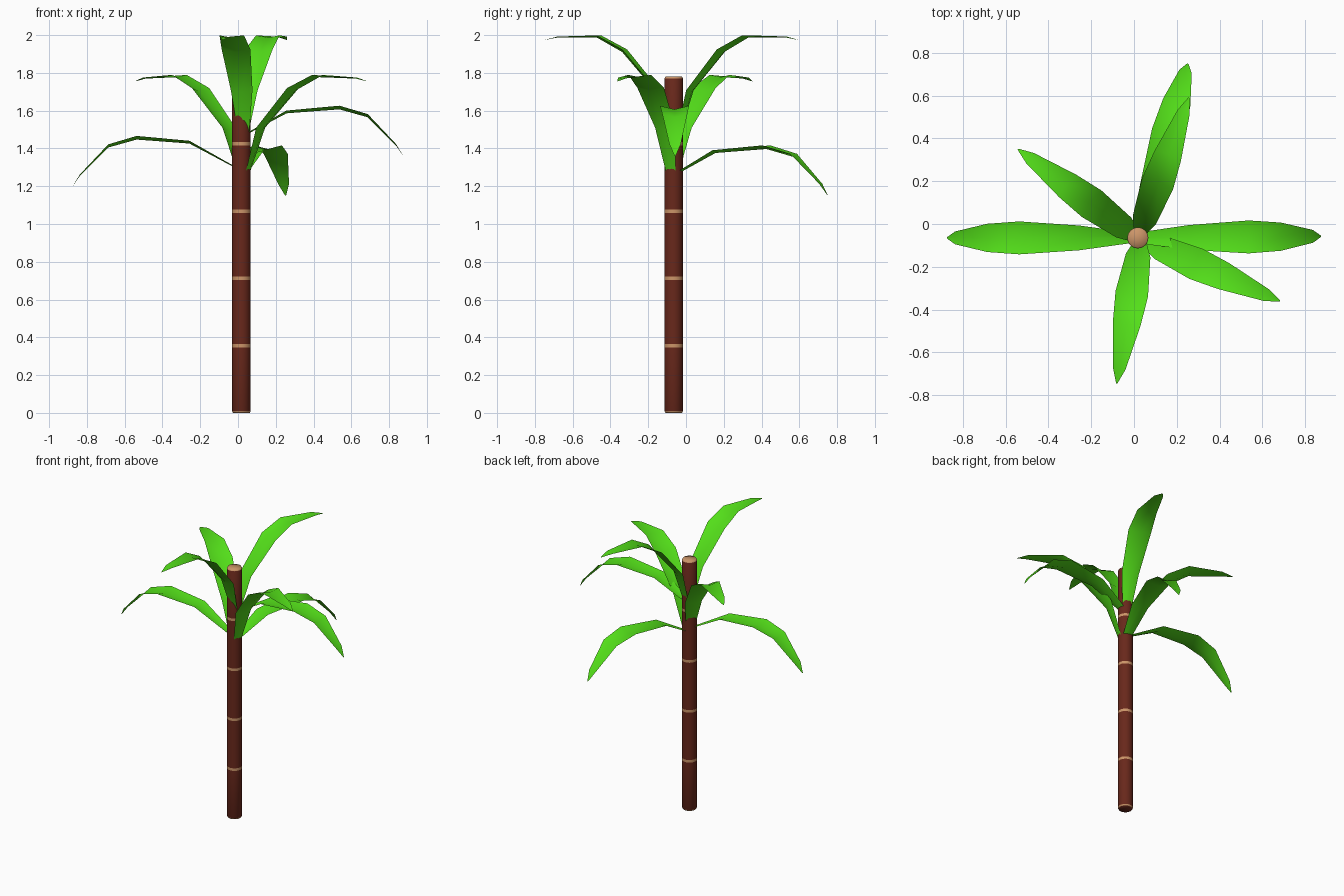
import bpy, bmesh, math
from mathutils import Matrix, Vector

cube = bpy.data.objects.get("Cube")
if cube:
    bpy.data.objects.remove(cube)


def material(name, rgb):
    mat = bpy.data.materials.new(name)
    mat.use_nodes = True
    mat.diffuse_color = (*rgb, 1)
    mat.node_tree.nodes["Principled BSDF"].inputs["Base Color"].default_value = (*rgb, 1)
    return mat


def new_object(name, bm, mats):
    for face in bm.faces:
        face.smooth = True
    mesh = bpy.data.meshes.new(name)
    bm.to_mesh(mesh)
    bm.free()
    for mat in mats:
        mesh.materials.append(mat)
    obj = bpy.data.objects.new(name, mesh)
    bpy.context.collection.objects.link(obj)
    return obj


BARK = material("dark red bark", (0.14, 0.021, 0.011))
WOOD = material("tan wood", (0.6, 0.3, 0.14))
LEAF = material("bright green leaf", (0.088, 0.74, 0.01))

TRUNK = Vector((0.018, -0.065, 0))
RADIUS, HEIGHT, SECTIONS, BAND = 0.049, 1.78, 5, 0.009


# Trunk: a rounded column with tan bands at each joint and a tan top
def build_trunk(sides=32):
    bm = bmesh.new()
    step = HEIGHT / SECTIONS
    profile = [(0, 0), (RADIUS * 0.9, 0), (RADIUS, BAND)]
    for i in range(1, SECTIONS):
        profile += [(RADIUS, i * step - BAND), (RADIUS, i * step + BAND)]
    profile += [(RADIUS, HEIGHT - BAND), (RADIUS * 0.9, HEIGHT), (0, HEIGHT)]
    verts = [bm.verts.new((r, 0, z)) for r, z in profile]
    edges = [bm.edges.new(pair) for pair in zip(verts, verts[1:])]
    bmesh.ops.spin(bm, geom=verts + edges, cent=(0, 0, 0), axis=(0, 0, 1),
                   angle=math.tau, steps=sides)
    bmesh.ops.remove_doubles(bm, verts=bm.verts, dist=0.0005)
    bmesh.ops.recalc_face_normals(bm, faces=bm.faces)
    for face in bm.faces:
        z = face.calc_center_median().z
        offset = abs(z - round(z / step) * step)
        face.material_index = int(offset < BAND and z > BAND / 4)
    obj = new_object("trunk", bm, [BARK, WOOD])
    obj.location = TRUNK


# Leaf rows: reach, height, half width; the blade folds up either side of its rib
ROWS = [(0, 0, 0.02), (0.275, 0.146, 0.058), (0.555, 0.167, 0.077),
        (0.705, 0.125, 0.066), (0.855, -0.025, 0.03), (0.893, -0.08, 0.003)]


def build_leaf(name, azimuth, pitch, base, offset, sideways=0):
    bm = bmesh.new()
    rows = [[bm.verts.new((x, side * half, z + abs(side) * half * 0.25))
             for side in (-1, 0, 1)] for x, z, half in ROWS]
    for a, b in zip(rows, rows[1:]):
        for i in range(2):
            bm.faces.new((a[i], b[i], b[i + 1], a[i + 1]))
    obj = new_object(name, bm, [LEAF])
    obj.matrix_world = (Matrix.Translation(TRUNK + Vector((0, 0, base)))
                        @ Matrix.Rotation(math.radians(azimuth), 4, 'Z')
                        @ Matrix.Translation((offset, sideways, 0))
                        @ Matrix.Rotation(math.radians(-pitch), 4, 'Y'))


build_trunk()

# Drooping leaves, then two tiers of raised leaves
build_leaf("left_drooping_leaf", 0.5, 0, 1.44, -0.036)
build_leaf("right_drooping_leaf", 180, 0, 1.28, 0)
build_leaf("back_drooping_leaf", 74, 0, 1.23, -0.045)
build_leaf("front_left_raised_leaf", -24, 43, 1.205, 0.02)
build_leaf("back_right_raised_leaf", 143.5, 43, 1.205, -0.01)
build_leaf("front_top_leaf", 260.5, 45, 1.40, 0, 0.015)
build_leaf("back_top_leaf", 70, 45, 1.40, 0.01)
